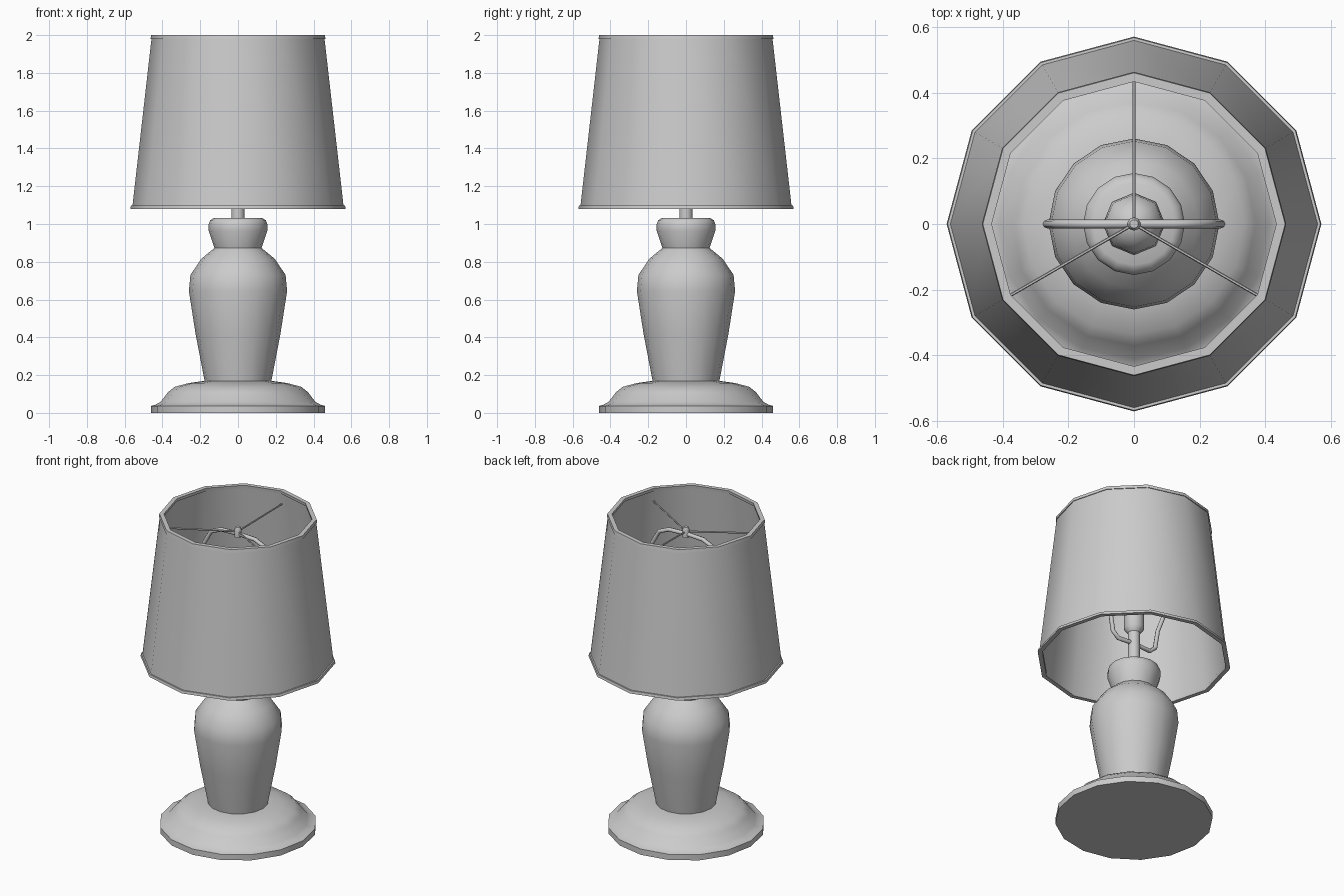
import bpy, bmesh, math
from mathutils import Vector

if "Cube" in bpy.data.objects:
    bpy.data.objects.remove(bpy.data.objects["Cube"])


def finish(bm, name, angle):
    bmesh.ops.remove_doubles(bm, verts=bm.verts, dist=1e-5)
    bmesh.ops.recalc_face_normals(bm, faces=bm.faces)
    me = bpy.data.meshes.new(name)
    bm.to_mesh(me)
    bm.free()
    ob = bpy.data.objects.new(name, me)
    bpy.context.collection.objects.link(ob)
    bpy.ops.object.select_all(action='DESELECT')
    ob.select_set(True)
    bpy.context.view_layer.objects.active = ob
    bpy.ops.object.shade_smooth_by_angle(angle=math.radians(angle))
    return ob


def lathe(name, profile, sides, angle=40, closed=False):
    """Turn an (r, z) profile round the z axis; open profiles get flat caps."""
    bm = bmesh.new()
    rings = [[bm.verts.new((r * math.sin(2 * math.pi * i / sides),
                            r * math.cos(2 * math.pi * i / sides), z))
              for i in range(sides)] for r, z in profile]
    pairs = list(zip(rings, rings[1:]))
    if closed:
        pairs.append((rings[-1], rings[0]))
    else:
        bm.faces.new(rings[0])
        bm.faces.new(rings[-1])
    for a, b in pairs:
        for i in range(sides):
            j = (i + 1) % sides
            bm.faces.new((a[i], a[j], b[j], b[i]))
    return finish(bm, name, angle)


def tube(name, points, radius, sides=8):
    """Sweep a round section along a planar path."""
    pts = [Vector(p) for p in points]
    flat = (pts[1] - pts[0]).normalized()
    side = Vector((0, 1, 0)) if abs(flat.y) < 0.1 else Vector((0, 0, 1))
    bm = bmesh.new()
    rings = []
    for k, p in enumerate(pts):
        t = (pts[min(k + 1, len(pts) - 1)] - pts[max(k - 1, 0)]).normalized()
        n = t.cross(side).normalized()
        rings.append([bm.verts.new(p + radius * (
            n * math.cos(2 * math.pi * i / sides) +
            side * math.sin(2 * math.pi * i / sides))) for i in range(sides)])
    for a, b in zip(rings, rings[1:]):
        for i in range(sides):
            j = (i + 1) % sides
            bm.faces.new((a[i], a[j], b[j], b[i]))
    bm.faces.new(rings[0])
    bm.faces.new(rings[-1])
    return finish(bm, name, 50)


# Foot and vase-shaped body
lathe("base", [(.46, 0), (.46, .037), (.44, .042), (.41, .058), (.37, .11),
               (.335, .138), (.26, .158), (.19, .168)], 16)
lathe("body", [(.175, .16), (.225, .42), (.26, .645), (.252, .73), (.195, .815),
               (.125, .873), (.155, .963), (.155, 1.0), (.147, 1.02),
               (.125, 1.033)], 16)

# Stem, socket and bulb
lathe("stem", [(.035, 1.02), (.035, 1.29)], 12)
lathe("socket", [(.035, 1.26), (.06, 1.29), (.06, 1.42)], 12)
lathe("bulb", [(.045, 1.4), (.06, 1.46), (.095, 1.56), (.09, 1.62),
               (.055, 1.67), (.012, 1.685)], 8, 50)

# Harp: half path mirrored to the other side
half = [(.03, 1.19), (.12, 1.185), (.16, 1.22), (.18, 1.34), (.25, 1.52),
        (.265, 1.64), (.24, 1.77), (.19, 1.855), (.12, 1.885)]
path = half + [(0, 1.89)] + [(-x, z) for x, z in reversed(half)]
tube("harp", [(x, 0, z) for x, z in path], .013)
lathe("finial", [(.02, 1.87), (.02, 1.92), (.013, 1.935)], 10)

# Three spokes holding the shade
for k in range(3):
    a = math.radians(90 + 120 * k)
    tube(f"spoke_{k + 1}", [(0, 0, 1.905),
                            (.445 * math.cos(a), .445 * math.sin(a), 1.91)], .005, 6)

# Twelve-sided shade with a trim band at each rim
lathe("shade", [(.56, 1.085), (.457, 1.99), (.442, 1.99), (.545, 1.085)], 12, closed=True)
lathe("bottom_trim", [(.57, 1.08), (.567, 1.097), (.54, 1.097), (.543, 1.08)], 12, closed=True)
lathe("top_trim", [(.463, 1.98), (.46, 2.0), (.433, 2.0), (.436, 1.98)], 12, closed=True)
